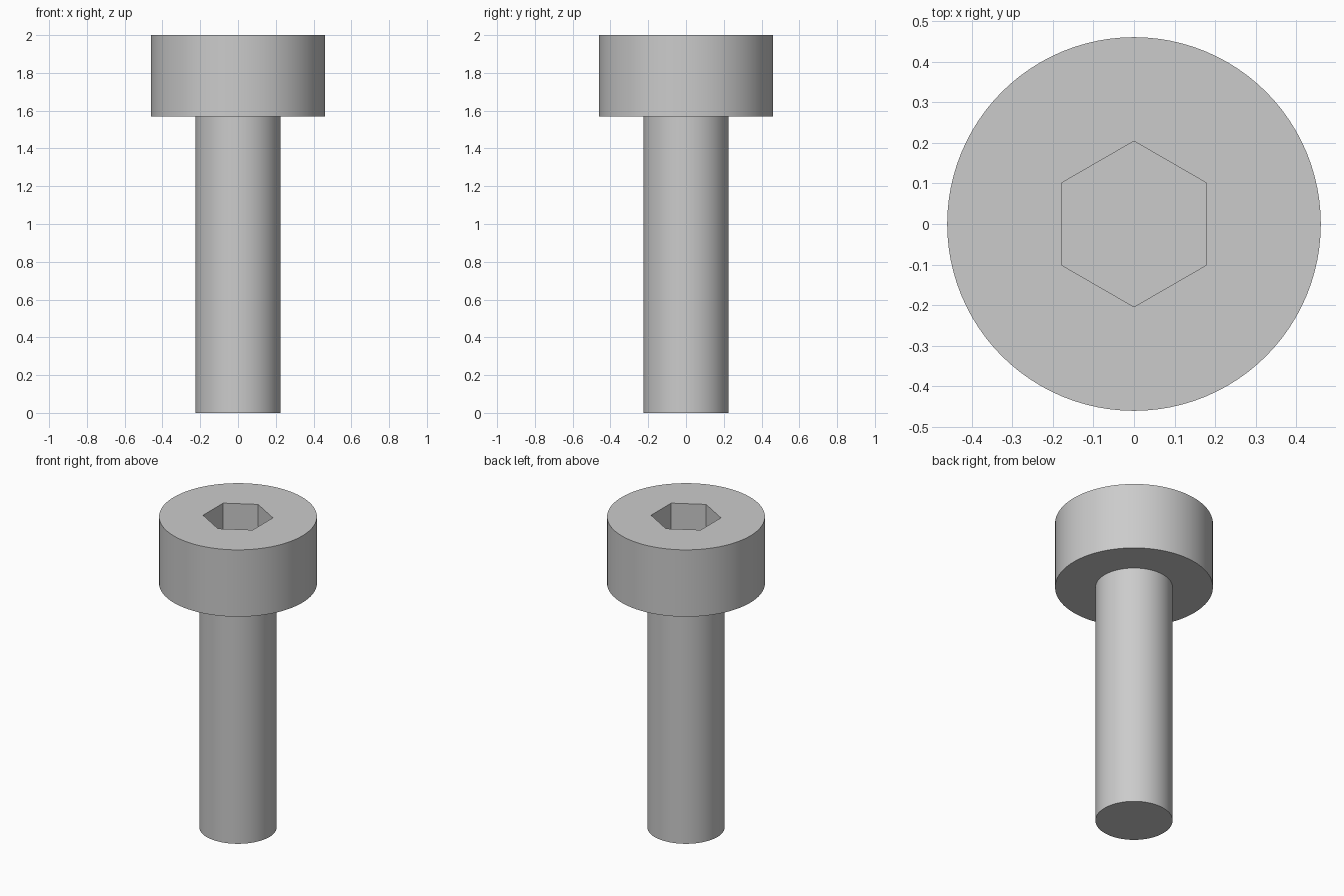
import bpy
import bmesh
import math

cube = bpy.data.objects.get("Cube")
if cube:
    bpy.data.objects.remove(cube, do_unlink=True)

HEAD_R, SHANK_R, HEX_R = 0.46, 0.225, 0.204
TOP, SHOULDER, SOCKET_FLOOR = 2.0, 1.57, 1.78
SEGMENTS = 96

steel = bpy.data.materials.new("plain_steel_grey")
steel.use_nodes = True
colour = (0.6, 0.6, 0.6, 1)
steel.diffuse_color = colour
steel.node_tree.nodes["Principled BSDF"].inputs["Base Color"].default_value = colour


def ring(bm, radius, z, sides, start=0.0):
    """Closed loop of edges around the z axis."""
    step = 2 * math.pi / sides
    verts = [bm.verts.new((radius * math.cos(start + i * step),
                           radius * math.sin(start + i * step), z))
             for i in range(sides)]
    edges = [bm.edges.new((verts[i], verts[(i + 1) % sides])) for i in range(sides)]
    return verts, edges


def wall(bm, lower, upper):
    n = len(lower)
    for i in range(n):
        j = (i + 1) % n
        bm.faces.new((lower[i], lower[j], upper[j], upper[i]))


bm = bmesh.new()

# Shank with flat tip
tip, _ = ring(bm, SHANK_R, 0, SEGMENTS)
neck, _ = ring(bm, SHANK_R, SHOULDER, SEGMENTS)
bm.faces.new(tip[::-1])
wall(bm, tip, neck)

# Cylindrical head
under, _ = ring(bm, HEAD_R, SHOULDER, SEGMENTS)
rim, rim_edges = ring(bm, HEAD_R, TOP, SEGMENTS)
wall(bm, neck, under)
wall(bm, under, rim)

# Hexagonal socket with points toward front and back
mouth, mouth_edges = ring(bm, HEX_R, TOP, 6, math.pi / 2)
floor, _ = ring(bm, HEX_R, SOCKET_FLOOR, 6, math.pi / 2)
wall(bm, floor, mouth)
bm.faces.new(floor)

# Flat top between rim and socket mouth
bmesh.ops.triangle_fill(bm, edges=rim_edges + mouth_edges,
                        use_beauty=True, normal=(0, 0, 1))
bmesh.ops.recalc_face_normals(bm, faces=bm.faces)

mesh = bpy.data.meshes.new("socket_head_bolt")
bm.to_mesh(mesh)
bm.free()
mesh.materials.append(steel)
bolt = bpy.data.objects.new("socket_head_bolt", mesh)
bpy.context.collection.objects.link(bolt)

# Smooth round sides, crisp edges
bpy.ops.object.select_all(action="DESELECT")
bolt.select_set(True)
bpy.context.view_layer.objects.active = bolt
bpy.ops.object.shade_smooth_by_angle(angle=math.radians(30))
